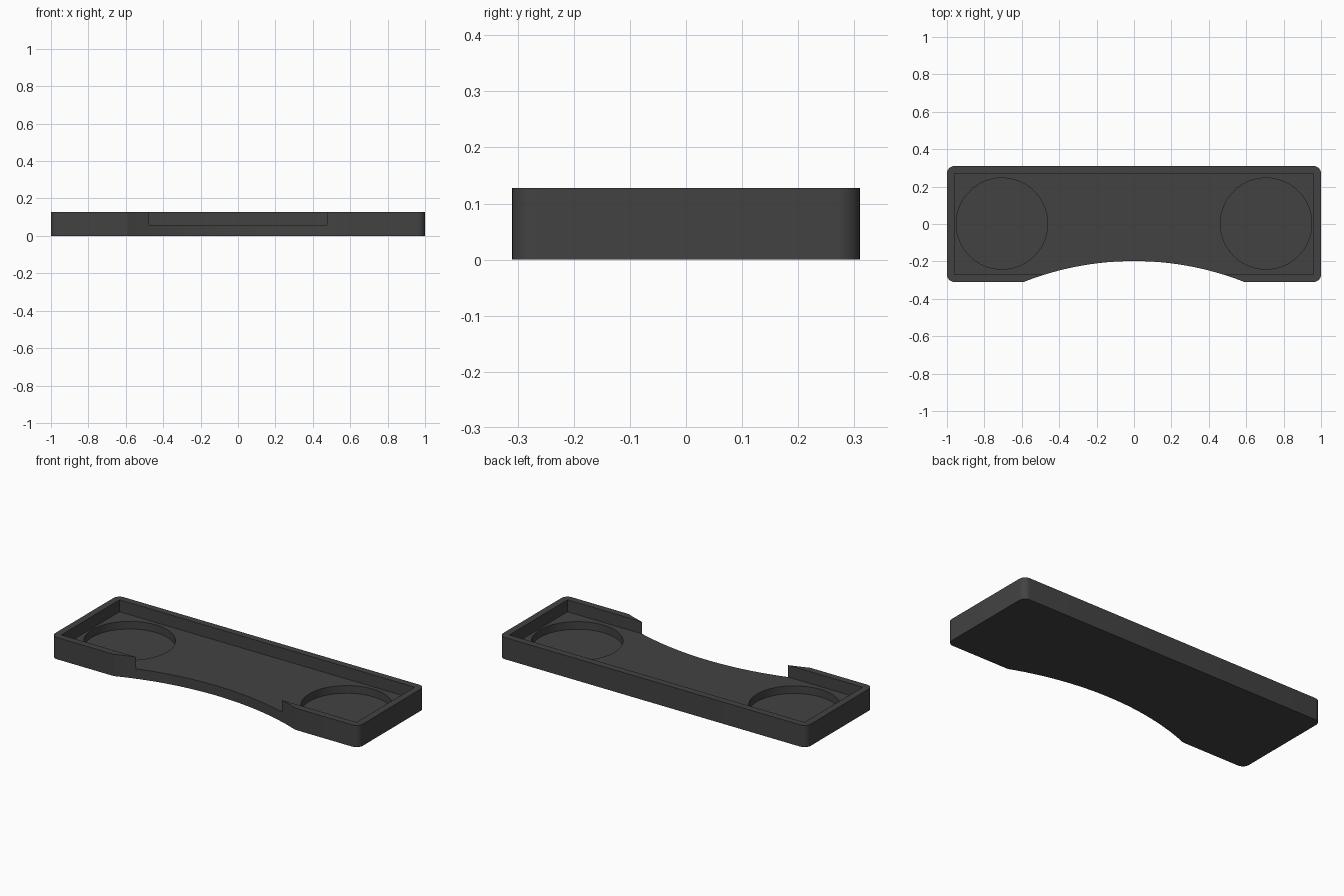
import bpy, bmesh, math

if "Cube" in bpy.data.objects:
    bpy.data.objects.remove(bpy.data.objects["Cube"])

W, D, H = 1.0, 0.31, 0.128        # half width, half depth, height
WALL, FLOOR = 0.04, 0.058         # rim thickness, pocket floor height
CORNER = 0.04
CUP_X, CUP_R, CUP_Z = 0.706, 0.244, 0.013
ARC_R, ARC_Y = 1.61, -1.808       # shallow front scoop

plastic = bpy.data.materials.new("charcoal plastic")
plastic.diffuse_color = (0.055, 0.055, 0.055, 1)
plastic.use_nodes = True
plastic.node_tree.nodes["Principled BSDF"].inputs["Base Color"].default_value = plastic.diffuse_color


def prism(name, outline, z0, z1):
    """Extrude a closed xy outline from z0 to z1."""
    bm = bmesh.new()
    base = bm.faces.new([bm.verts.new((x, y, z0)) for x, y in outline])
    ext = bmesh.ops.extrude_face_region(bm, geom=[base])
    for v in ext["geom"]:
        if isinstance(v, bmesh.types.BMVert):
            v.co.z = z1
    bmesh.ops.recalc_face_normals(bm, faces=bm.faces)
    mesh = bpy.data.meshes.new(name)
    bm.to_mesh(mesh)
    bm.free()
    mesh.materials.append(plastic)
    obj = bpy.data.objects.new(name, mesh)
    bpy.context.collection.objects.link(obj)
    return obj


def circle(cx, cy, r, n):
    return [(cx + r * math.cos(2 * math.pi * i / n),
             cy + r * math.sin(2 * math.pi * i / n)) for i in range(n)]


def rounded_rect(w, d, r, steps=8):
    pts = []
    for k, (sx, sy) in enumerate([(1, 1), (-1, 1), (-1, -1), (1, -1)]):
        for i in range(steps + 1):
            a = math.pi / 2 * (k + i / steps)
            pts.append((sx * (w - r) + r * math.cos(a),
                        sy * (d - r) + r * math.sin(a)))
    return pts


# Tray body with rounded vertical corners
tray = prism("tray", rounded_rect(W, D, CORNER), 0, H)

# Cutters: square pocket, two round wells, front scoop
pw, pd = W - WALL, D - WALL
cutters = [
    prism("pocket_cutter", [(pw, pd), (-pw, pd), (-pw, -pd), (pw, -pd)], FLOOR, H + 0.1),
    prism("left_well_cutter", circle(-CUP_X, 0.002, CUP_R, 64), CUP_Z, H + 0.05),
    prism("right_well_cutter", circle(CUP_X, 0.002, CUP_R, 64), CUP_Z, H + 0.05),
    prism("scoop_cutter", circle(0, ARC_Y, ARC_R, 256), -0.1, H + 0.2),
]
bpy.context.view_layer.objects.active = tray
tray.select_set(True)
for c in cutters:
    mod = tray.modifiers.new(c.name, "BOOLEAN")
    mod.operation = "DIFFERENCE"
    mod.solver = "EXACT"
    mod.object = c
    bpy.ops.object.modifier_apply(modifier=mod.name)
for c in cutters:
    bpy.data.objects.remove(c, do_unlink=True)

# Smooth curved walls, keep edges crisp
bpy.ops.object.shade_smooth_by_angle(angle=math.radians(20))
